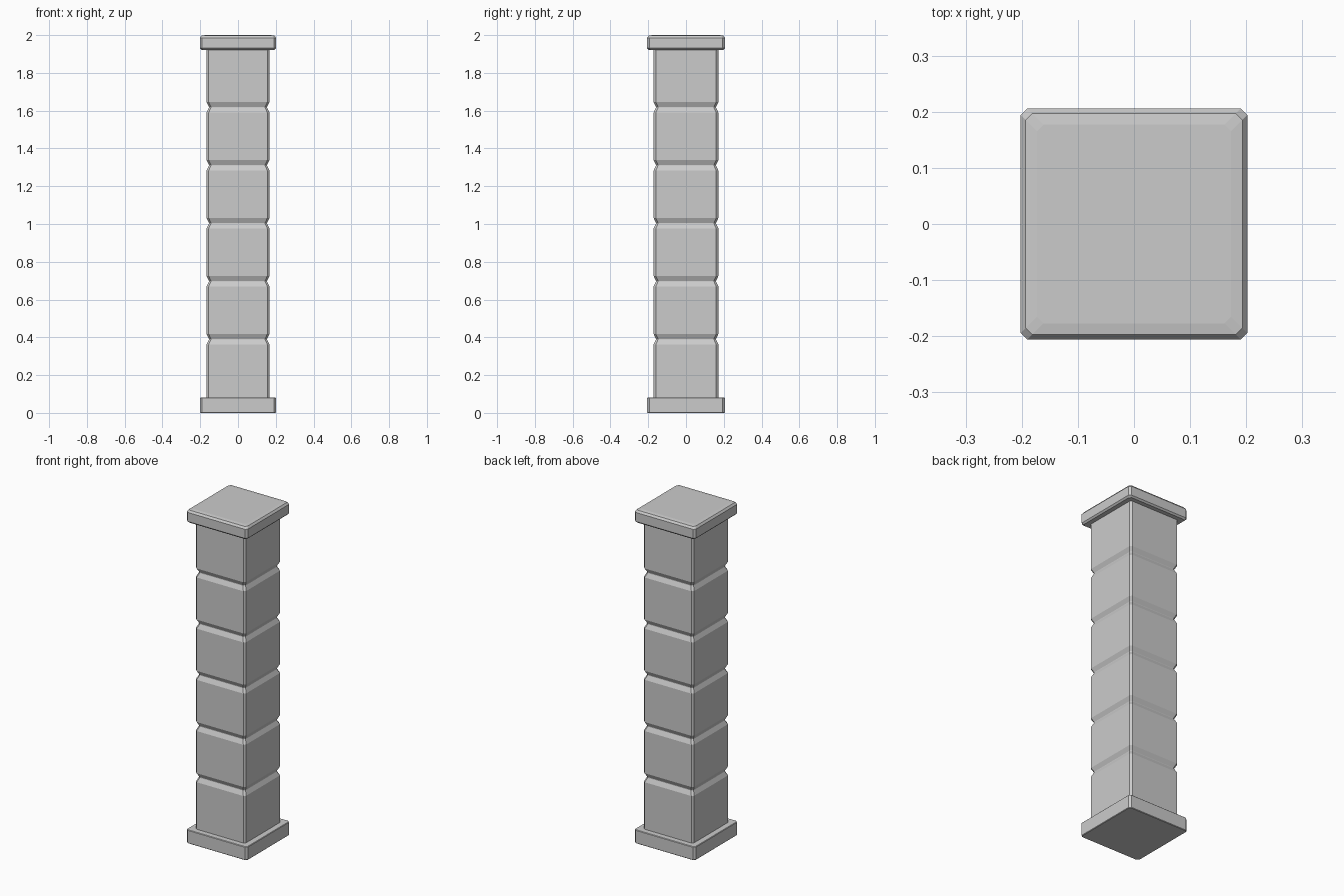
import bpy, bmesh

if "Cube" in bpy.data.objects:
    bpy.data.objects.remove(bpy.data.objects["Cube"])

HX, HY = 0.202, 0.206      # cap and base half sizes
SX, SY = 0.166, 0.171      # shaft half sizes


def loft(name, hx, hy, chamfer, profile):
    """Stack chamfered rectangles; profile is a list of (inset, z)."""
    bm = bmesh.new()
    rings = []
    for inset, z in profile:
        x, y, c = hx - inset, hy - inset, chamfer
        pts = [(x, -y + c), (x, y - c), (x - c, y), (-x + c, y),
               (-x, y - c), (-x, -y + c), (-x + c, -y), (x - c, -y)]
        rings.append([bm.verts.new((px, py, z)) for px, py in pts])
    for a, b in zip(rings, rings[1:]):
        for i in range(8):
            j = (i + 1) % 8
            bm.faces.new((a[i], a[j], b[j], b[i]))
    bm.faces.new(rings[0][::-1])
    bm.faces.new(rings[-1])
    me = bpy.data.meshes.new(name)
    bm.to_mesh(me)
    bm.free()
    ob = bpy.data.objects.new(name, me)
    bpy.context.collection.objects.link(ob)
    return ob


# Base slab
loft("base", HX, HY, 0.012, [(0.003, 0), (0, 0.003), (0, 0.078), (0.003, 0.081)])

# Shaft with five V grooves
profile = [(0, 0.081)]
for k in range(5):
    z = 0.39 + k * 0.307
    profile += [(0, z - 0.027), (0.012, z - 0.002), (0.012, z + 0.002), (0, z + 0.027)]
profile.append((0, 1.925))
# groove order: sloping ledge below, overhang above
loft("shaft", SX, SY, 0.011, profile)

# Cap slab with bevelled rims and a slightly raised top
loft("cap", HX, HY, 0.012, [(0.009, 1.922), (0, 1.931), (0, 1.985),
                            (0.009, 1.997), (0.029, 2.0)])
